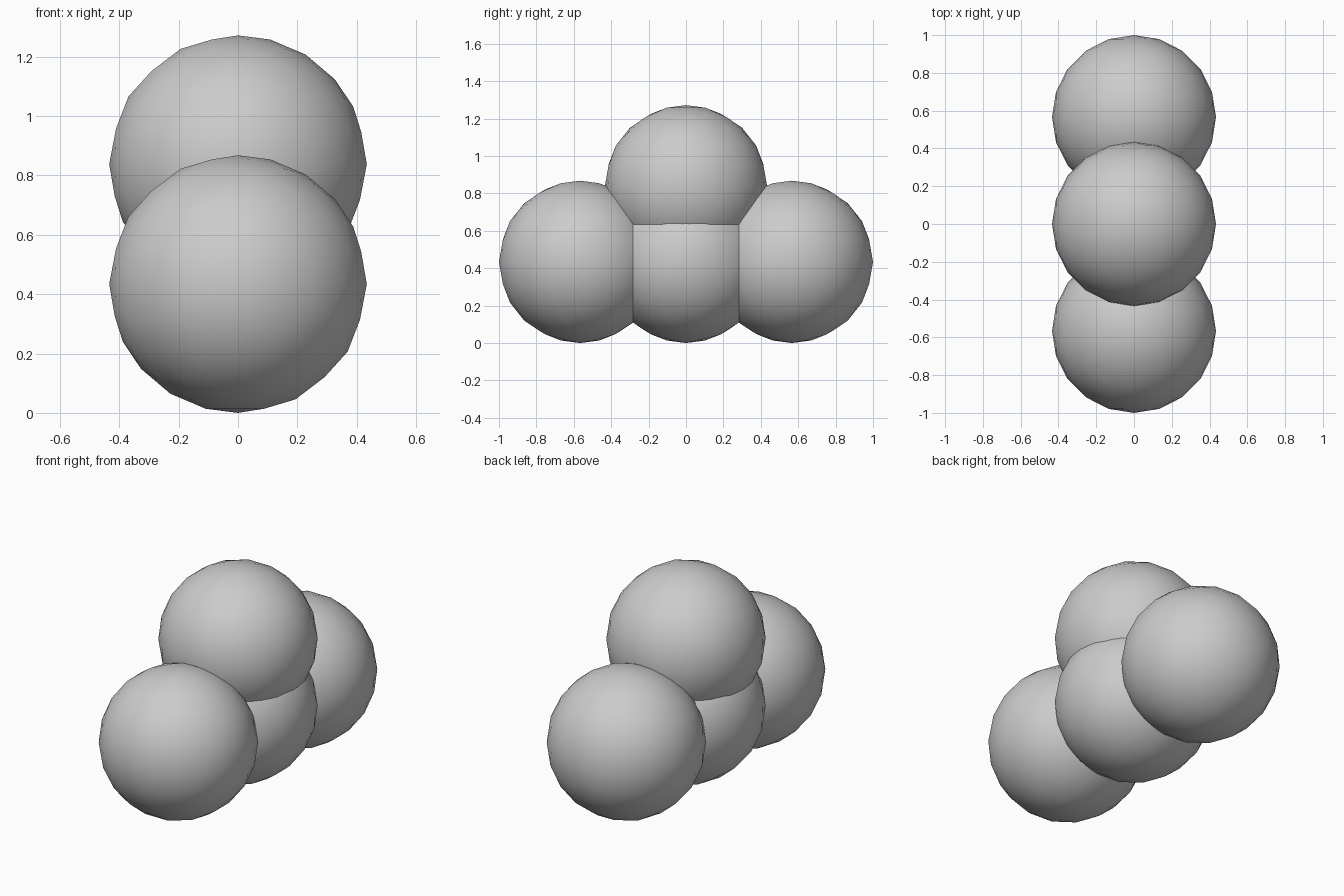
import bpy

if "Cube" in bpy.data.objects:
    bpy.data.objects.remove(bpy.data.objects["Cube"])

R = 0.434      # ball radius
SIDE = 0.566   # distance of outer balls from the middle one
TOP = 0.838    # height of the upper ball centre


def ball(name, y, z):
    bpy.ops.mesh.primitive_ico_sphere_add(subdivisions=3, radius=R, location=(0, y, z))
    obj = bpy.context.object
    obj.name = name
    bpy.ops.object.shade_smooth()


# Row of three overlapping balls on the ground
ball("middle_ball", 0, R)
for side, name in ((-1, "front_ball"), (1, "back_ball")):
    ball(name, side * SIDE, R)

# Ball resting on the middle one
ball("upper_ball", 0, TOP)
